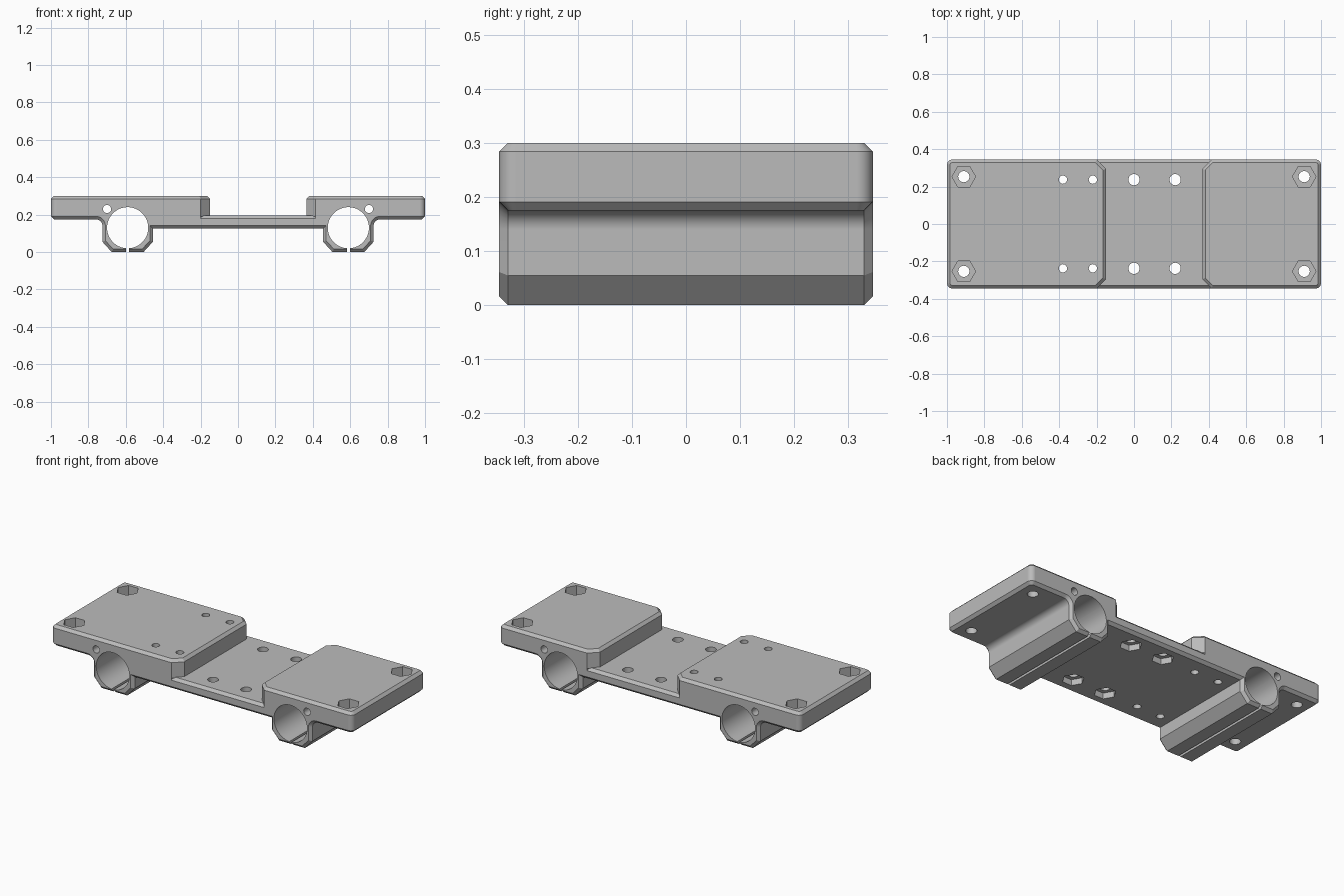
import bpy
import bmesh
from math import cos, sin, pi, radians
from mathutils import Vector, Matrix

cube = bpy.data.objects.get("Cube")
if cube:
    bpy.data.objects.remove(cube, do_unlink=True)

CHAMFER = 0.016
HALF_DEPTH = 0.345
CLAMP_X, BORE_Z = 0.59, 0.13

grey = bpy.data.materials.new("plain grey")
grey.use_nodes = True
grey.diffuse_color = (0.5, 0.5, 0.5, 1)
grey.node_tree.nodes["Principled BSDF"].inputs["Base Color"].default_value = (0.5, 0.5, 0.5, 1)


def make_object(name, bm):
    bmesh.ops.recalc_face_normals(bm, faces=bm.faces)
    mesh = bpy.data.meshes.new(name)
    bm.to_mesh(mesh)
    bm.free()
    mesh.materials.append(grey)
    obj = bpy.data.objects.new(name, mesh)
    bpy.context.scene.collection.objects.link(obj)
    return obj


def arc(cx, cy, r, start, end, steps):
    angles = [radians(start + (end - start) * i / steps) for i in range(steps + 1)]
    return [(cx + r * cos(a), cy + r * sin(a)) for a in angles]


def inset_outline(points, keep):
    """Move each edge of a counter-clockwise outline inwards, unless keep(a, b)."""
    pts = [Vector(p) for p in points]
    lines = []
    for i, a in enumerate(pts):
        b = pts[(i + 1) % len(pts)]
        d = (b - a).normalized()
        normal = Vector((-d.y, d.x))
        lines.append((normal, normal.dot(a) + (0 if keep(a, b) else CHAMFER)))
    result = []
    for i in range(len(pts)):
        (n, c), (m, e) = lines[i - 1], lines[i]
        det = n.x * m.y - n.y * m.x
        result.append(((c * m.y - e * n.y) / det, (n.x * e - m.x * c) / det))
    return result


def chamfered_prism(name, outline, lo, hi, place, keep=lambda a, b: False):
    """Extrude an outline from lo to hi with chamfered rims."""
    small = inset_outline(outline, keep)
    bm = bmesh.new()
    levels = [(small, lo), (outline, lo + CHAMFER), (outline, hi - CHAMFER), (small, hi)]
    rings = [[bm.verts.new(place(u, v, t)) for u, v in ring] for ring, t in levels]
    for low, high in zip(rings, rings[1:]):
        for i in range(len(low)):
            j = (i + 1) % len(low)
            bm.faces.new((low[i], low[j], high[j], high[i]))
    bm.faces.new(rings[0])
    bm.faces.new(rings[-1])
    return make_object(name, bm)


# Lower body: two tube clamps joined by the sunken middle plate
half = [(-0.78, 0.21), (-0.78, 0.175)] + arc(-0.76, 0.14, 0.035, 90, 0, 6)
half += [(-0.725, 0.055), (-0.675, 0), (-0.505, 0), (-0.455, 0.055), (-0.455, 0.125)]
profile = half + [(-x, z) for x, z in reversed(half)]
profile += [(0.415, 0.21), (0.415, 0.195), (-0.2, 0.195), (-0.2, 0.21)]
body = chamfered_prism("lower_body", profile, -HALF_DEPTH, HALF_DEPTH,
                       lambda u, v, t: (u, t, v),
                       lambda a, b: max(a.y, b.y) > 0.2)


# Raised pads: rounded outer corners, cut inner corners
def pad(name, inner, side):
    r, cut, d = 0.03, 0.05, HALF_DEPTH
    pts = arc(1 - r, d - r, r, 0, 90, 6)
    pts += [(inner + cut, d), (inner, d - cut), (inner, cut - d), (inner + cut, -d)]
    pts += arc(1 - r, r - d, r, -90, 0, 6)
    if side < 0:
        pts = [(-x, y) for x, y in reversed(pts)]
    return chamfered_prism(name, pts, 0.175, 0.3, lambda u, v, t: (u, v, t))


parts = [body, pad("left_pad", 0.365, 1), pad("right_pad", 0.15, -1)]


# Cutters for bores, bolt holes, nut pockets and clamp slits
def rod(bm, centre, r, length, sides, along_y=False):
    turn = Matrix.Rotation(pi / 2, 4, "X") if along_y else Matrix.Rotation(pi / 2, 4, "Z")
    bmesh.ops.create_cone(bm, cap_ends=True, segments=sides, radius1=r, radius2=r,
                          depth=length, matrix=Matrix.Translation(centre) @ turn)


holes, pockets = bmesh.new(), bmesh.new()
for s in (-1, 1):
    rod(holes, (s * CLAMP_X, 0, BORE_Z), 0.11, 1, 64, True)
    rod(holes, (s * 0.7, 0, 0.23), 0.022, 1, 20, True)
    slit = Matrix.Translation((s * CLAMP_X, 0, 0)) @ Matrix.Diagonal((0.015, 1, 0.12, 1))
    bmesh.ops.create_cube(pockets, size=1, matrix=slit)
    for x in (-0.91, 0.91):
        rod(holes, (x, s * 0.253, 0.2), 0.03, 1, 24)
        rod(pockets, (x, s * 0.253, 0.29), 0.063, 0.1, 6)
    for x in (-0.38, -0.22):
        rod(holes, (x, s * 0.237, 0.2), 0.022, 1, 20)
    for x in (0, 0.22):
        rod(holes, (x, s * 0.237, 0.2), 0.03, 1, 24)
        rod(pockets, (x, s * 0.237, 0.11), 0.06, 0.1, 6)
cutters = [make_object("hole_cutter", holes), make_object("pocket_cutter", pockets)]

for part in parts:
    for cutter in cutters:
        cutter.hide_render = True
        mod = part.modifiers.new(cutter.name, "BOOLEAN")
        mod.operation = "DIFFERENCE"
        mod.solver = "EXACT"
        mod.object = cutter

# Bake the cuts, then drop the cutters
bpy.context.view_layer.update()
graph = bpy.context.evaluated_depsgraph_get()
baked = [bpy.data.meshes.new_from_object(p.evaluated_get(graph)) for p in parts]
for part, mesh in zip(parts, baked):
    part.modifiers.clear()
    part.data = mesh
    mesh.materials.clear()
    mesh.materials.append(grey)
for cutter in cutters:
    bpy.data.objects.remove(cutter, do_unlink=True)

# Smooth the round surfaces and keep the edges crisp
bpy.ops.object.select_all(action="DESELECT")
for part in parts:
    part.select_set(True)
bpy.context.view_layer.objects.active = body
bpy.ops.object.shade_smooth_by_angle(angle=radians(25))
for part in parts:
    weighted = part.modifiers.new("crisp_flats", "WEIGHTED_NORMAL")
    weighted.keep_sharp = True
